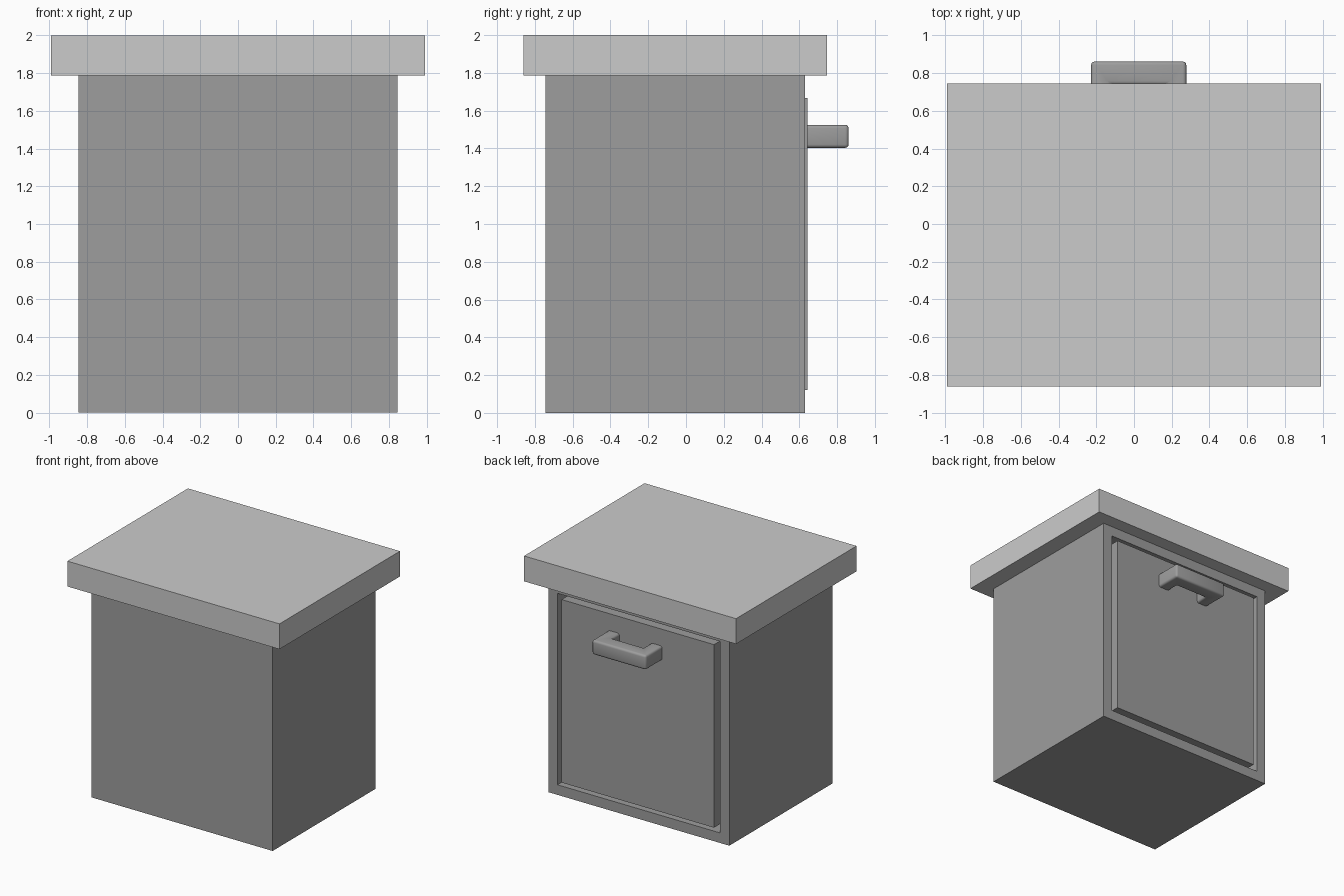
import bpy, bmesh
from math import radians

if "Cube" in bpy.data.objects:
    bpy.data.objects.remove(bpy.data.objects["Cube"])

# Dark grey for the cabinet, door and handle
dark = bpy.data.materials.new("dark_grey")
dark.diffuse_color = (0.34, 0.34, 0.34, 1)
dark.use_nodes = True
dark.node_tree.nodes["Principled BSDF"].inputs["Base Color"].default_value = dark.diffuse_color


def finish(bm, name, mat=None):
    bmesh.ops.recalc_face_normals(bm, faces=bm.faces)
    mesh = bpy.data.meshes.new(name)
    bm.to_mesh(mesh)
    bm.free()
    if mat:
        mesh.materials.append(mat)
    obj = bpy.data.objects.new(name, mesh)
    bpy.context.collection.objects.link(obj)
    return obj


def box_bm(lo, hi):
    bm = bmesh.new()
    bmesh.ops.create_cube(bm, size=1)
    for v in bm.verts:
        for i in range(3):
            v.co[i] = lo[i] if v.co[i] < 0 else hi[i]
    return bm


# Countertop slab
finish(box_bm((-0.99, -0.861, 1.786), (0.99, 0.746, 2.0)), "countertop")

# Hollow cabinet body, open at the +y side with a frame around the opening
bm = box_bm((-0.845, -0.745, 0), (0.845, 0.629, 1.786))
bm.normal_update()
opening = max(bm.faces, key=lambda f: f.calc_center_median().y)
bmesh.ops.inset_region(bm, faces=[opening], thickness=0.085,
                       use_even_offset=True)
ext = bmesh.ops.extrude_discrete_faces(bm, faces=[opening])
bmesh.ops.translate(bm, verts=ext["faces"][0].verts, vec=(0, -1.28, 0))
finish(bm, "cabinet_body", dark)

# Door panel set in the opening, standing slightly proud of the frame
finish(box_bm((-0.712, 0.50, 0.122), (0.712, 0.643, 1.667)), "door", dark)

# U-shaped handle: profile seen from above, extruded upwards and rounded
cx, half, leg = 0.025, 0.252, 0.105
side = [(half, 0.63), (half, 0.861), (-half, 0.861), (-half, 0.63),
        (-half + leg, 0.63), (-half + leg, 0.741),
        (half - leg, 0.741), (half - leg, 0.63)]
bm = bmesh.new()
face = bm.faces.new([bm.verts.new((cx + x, y, 1.403)) for x, y in side])
ext = bmesh.ops.extrude_face_region(bm, geom=[face])
top = [g for g in ext["geom"] if isinstance(g, bmesh.types.BMVert)]
bmesh.ops.translate(bm, verts=top, vec=(0, 0, 0.122))
# Round every edge except those buried in the door
edges = [e for e in bm.edges if max(v.co.y for v in e.verts) > 0.64]
bmesh.ops.bevel(bm, geom=edges, offset=0.018, segments=3, profile=0.5,
                affect='EDGES')
handle = finish(bm, "door_handle", dark)
bpy.context.view_layer.objects.active = handle
handle.select_set(True)
bpy.ops.object.shade_smooth_by_angle(angle=radians(35))
